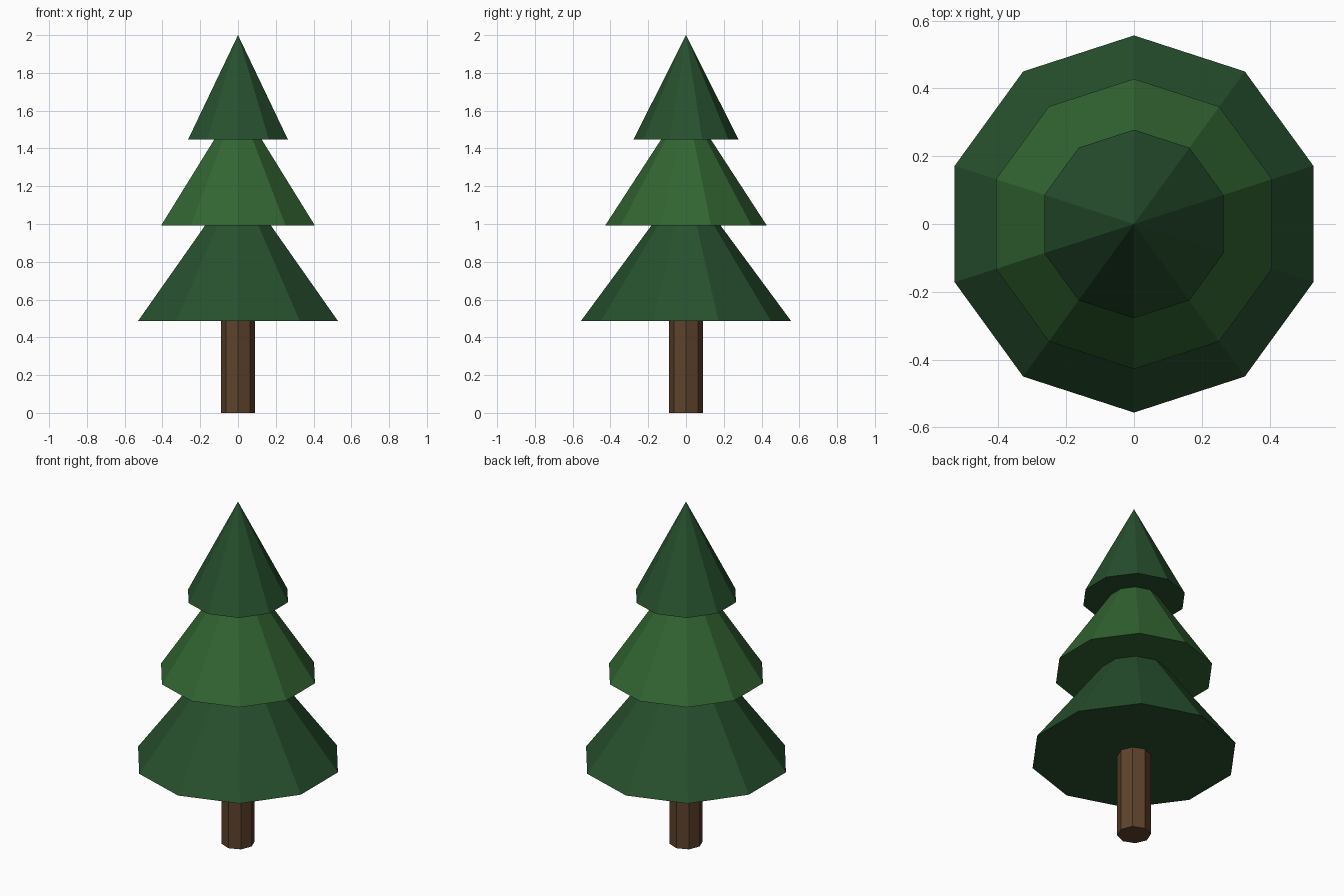
import bpy

cube = bpy.data.objects.get("Cube")
if cube:
    bpy.data.objects.remove(cube, do_unlink=True)


def make_material(name, rgb):
    mat = bpy.data.materials.new(name)
    mat.use_nodes = True
    color = (*rgb, 1.0)
    mat.diffuse_color = color
    shader = mat.node_tree.nodes["Principled BSDF"]
    shader.inputs["Base Color"].default_value = color
    shader.inputs["Roughness"].default_value = 0.9
    return mat


def add_cone(name, sides, r_bottom, r_top, z_bottom, z_top, mat):
    """Flat-shaded cone or cylinder standing between two heights."""
    bpy.ops.mesh.primitive_cone_add(
        vertices=sides, radius1=r_bottom, radius2=r_top,
        depth=z_top - z_bottom, location=(0, 0, (z_bottom + z_top) / 2))
    obj = bpy.context.object
    obj.name = name
    obj.data.materials.append(mat)
    return obj


bark = make_material("bark", (0.11, 0.055, 0.025))
dark_green = make_material("dark_green", (0.02, 0.08, 0.027))
light_green = make_material("light_green", (0.032, 0.13, 0.032))

# Trunk, running slightly up into the foliage
add_cone("trunk", 8, 0.09, 0.09, 0.0, 0.54, bark)

# Three overlapping foliage tiers
tiers = [
    ("lower_foliage", 0.556, 0.487, 1.24, dark_green),
    ("middle_foliage", 0.428, 0.992, 1.65, light_green),
    ("top_foliage", 0.278, 1.447, 2.0, dark_green),
]
for name, radius, z_bottom, z_top, mat in tiers:
    add_cone(name, 10, radius, 0.0, z_bottom, z_top, mat)
